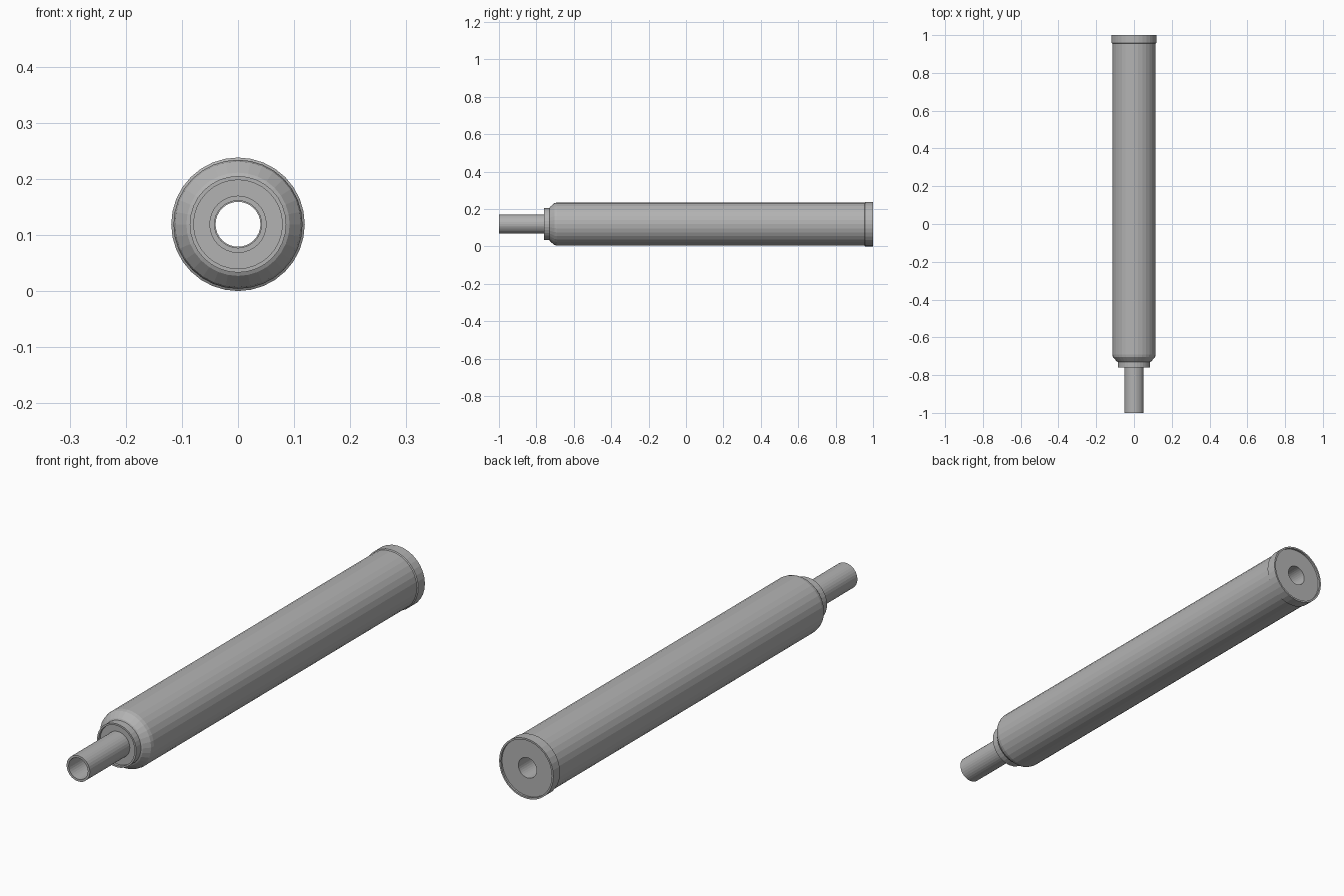
import bpy, bmesh, math

cube = bpy.data.objects.get("Cube")
if cube:
    bpy.data.objects.remove(cube)

SIDES = 32
AXIS_Z = 0.119

steel = bpy.data.materials.new("grey_metal")
steel.use_nodes = True
colour = (0.45, 0.45, 0.45, 1)
steel.diffuse_color = colour
steel.node_tree.nodes["Principled BSDF"].inputs["Base Color"].default_value = colour


def lathe(name, profile):
    """Revolve a closed (radius, y) profile around the long axis."""
    bm = bmesh.new()
    rings = []
    for i in range(SIDES):
        a = math.tau * i / SIDES
        rings.append([bm.verts.new((r * math.sin(a), y, AXIS_Z + r * math.cos(a)))
                      for r, y in profile])
    n = len(profile)
    for i, ring in enumerate(rings):
        after = rings[(i + 1) % SIDES]
        for j in range(n):
            k = (j + 1) % n
            bm.faces.new((ring[j], ring[k], after[k], after[j]))
    bmesh.ops.recalc_face_normals(bm, faces=bm.faces)
    mesh = bpy.data.meshes.new(name)
    bm.to_mesh(mesh)
    bm.free()
    mesh.materials.append(steel)
    obj = bpy.data.objects.new(name, mesh)
    bpy.context.collection.objects.link(obj)
    return obj


# Thin open pipe at the front
lathe("inlet_pipe", [(0.051, -1), (0.051, -0.74), (0.042, -0.74), (0.042, -1)])

# Housing: lipped collar, rounded shoulder, long barrel, rear rim and
# recessed end plate, with a bore running the whole length
lathe("housing", [
    (0.04, -0.75), (0.079, -0.75), (0.079, -0.76), (0.086, -0.76),
    (0.086, -0.73), (0.092, -0.727), (0.112, -0.704), (0.115, -0.69),
    (0.115, 0.955), (0.119, 0.958), (0.119, 1), (0.112, 1),
    (0.112, 0.992), (0.04, 0.992)])
